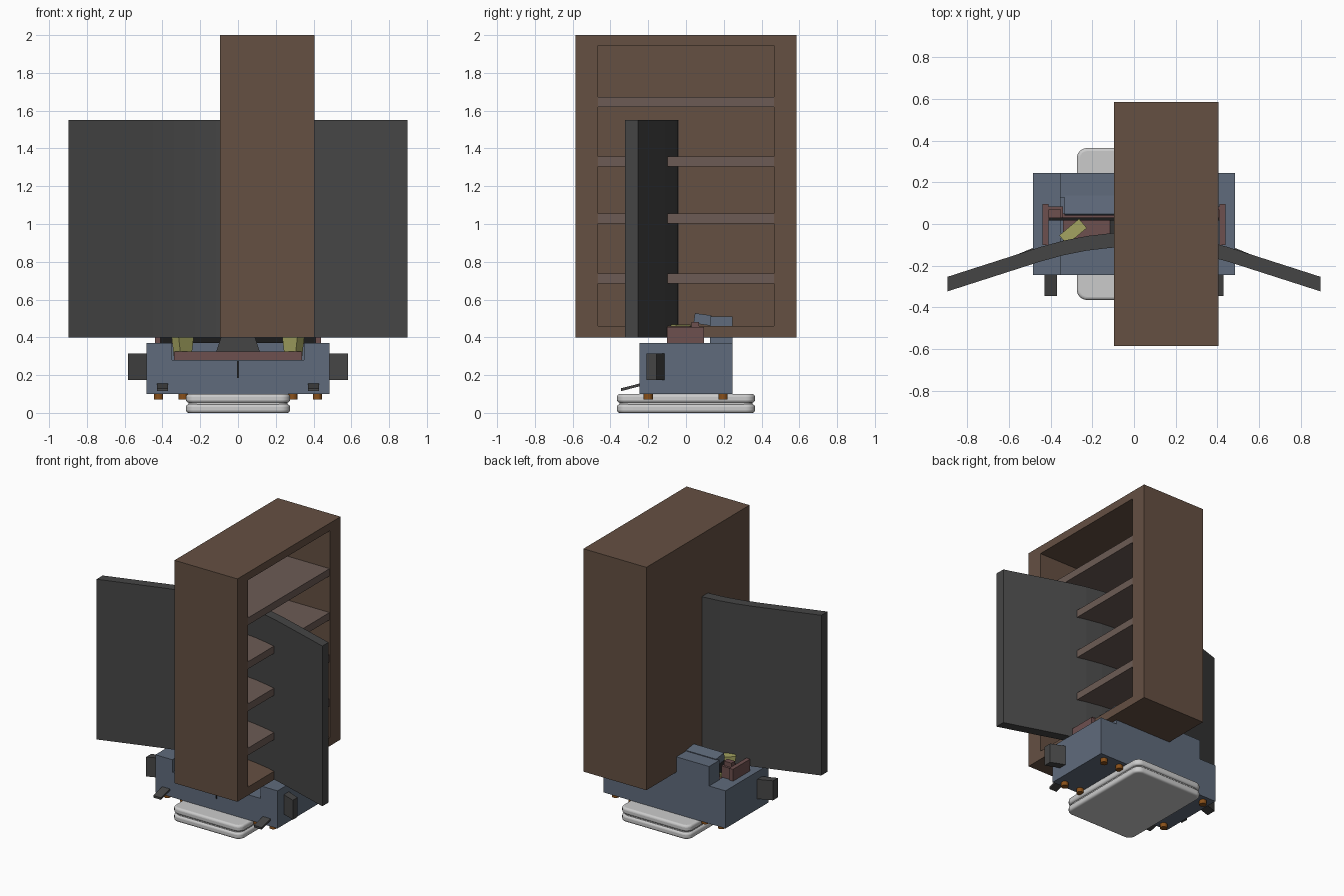
import bpy, bmesh, math
from mathutils import Matrix

if "Cube" in bpy.data.objects:
    bpy.data.objects.remove(bpy.data.objects["Cube"])


def mat(name, r, g, b):
    m = bpy.data.materials.new(name)
    m.diffuse_color = (r, g, b, 1)
    m.use_nodes = True
    m.node_tree.nodes["Principled BSDF"].inputs["Base Color"].default_value = m.diffuse_color
    return m


BROWN = mat("brown", .13, .08, .055)
SHELF = mat("shelf_brown", .15, .105, .09)
BLUE = mat("slate_blue", .115, .147, .2)
RED = mat("dull_red", .155, .08, .078)
YELLOW = mat("yellow", .37, .37, .12)
DARK = mat("dark_grey", .06, .06, .06)
BLACK = mat("black", .012, .012, .012)
ORANGE = mat("orange", .25, .08, .01)


def finish(name, bm, material=None):
    bmesh.ops.recalc_face_normals(bm, faces=bm.faces)
    me = bpy.data.meshes.new(name)
    bm.to_mesh(me)
    bm.free()
    ob = bpy.data.objects.new(name, me)
    bpy.context.collection.objects.link(ob)
    if material:
        me.materials.append(material)
    return ob


def add_box(bm, x0, x1, y0, y1, z0, z1):
    m = Matrix.Translation(((x0 + x1) / 2, (y0 + y1) / 2, (z0 + z1) / 2))
    m = m @ Matrix.Diagonal((x1 - x0, y1 - y0, z1 - z0, 1))
    return bmesh.ops.create_cube(bm, size=1, matrix=m)["verts"]


def box(name, x0, x1, y0, y1, z0, z1, material=None):
    bm = bmesh.new()
    add_box(bm, x0, x1, y0, y1, z0, z1)
    return finish(name, bm, material)


def prism(name, points, axis, a, b, material=None):
    """Extrude a 2D outline along x (points y,z), y (points x,z) or z (points x,y)."""
    put = {"x": lambda p, t: (t, p[0], p[1]),
           "y": lambda p, t: (p[0], t, p[1]),
           "z": lambda p, t: (p[0], p[1], t)}[axis]
    bm = bmesh.new()
    lo = [bm.verts.new(put(p, a)) for p in points]
    hi = [bm.verts.new(put(p, b)) for p in points]
    bm.faces.new(lo)
    bm.faces.new(hi)
    n = len(points)
    for i in range(n):
        j = (i + 1) % n
        bm.faces.new((lo[i], lo[j], hi[j], hi[i]))
    return finish(name, bm, material)


# bookcase: tall case open towards +x
X0, X1 = -.095, .405
box("case_back", X0, X0 + .06, -.465, .465, .46, 1.945, BROWN)
box("case_top", X0, X1, -.585, .585, 1.945, 2.0, BROWN)
box("case_bottom", X0, X1, -.585, .585, .4, .46, BROWN)
for side, y0, y1 in (("front", -.585, -.465), ("rear", .465, .585)):
    box("case_side_" + side, X0, X1, y0, y1, .46, 1.945, BROWN)
for i, z in enumerate((.685, 1.003, 1.305, 1.62)):
    box(f"shelf_{i}", X0 + .06, X1 - .003, -.465, .465, z, z + .052, SHELF)

# curved panel passing through the bookcase
back = [(-.897, -.254)]
back += [(x, -.04 - .348 * x * x) for x in [-.45 + .1125 * i for i in range(9)]]
back += [(.897, -.254)]
front = [(x, y - .07) for x, y in reversed(back)]
prism("curved_panel", back + front, "z", .4, 1.55, DARK)

# body: notched tub with a raised rear hump
prism("body", [(-.485, .1), (.485, .1), (.485, .37), (.35, .37), (.35, .28),
               (-.35, .28), (-.35, .37), (-.485, .37)], "y", -.245, .245, BLUE)
box("rear_hump", -.355, .355, .128, .245, .27, .51, BLUE)
bm = bmesh.new()
add_box(bm, -.335, .335, -.045, .045, -.027, .027)
hood = finish("hump_hood", bm, BLUE)
hood.location = (0, .088, .495)
hood.rotation_euler.x = math.radians(-8)
box("front_slit", -.004, .004, -.247, -.24, .185, .275, BLACK)

# inner fittings
box("dash", -.34, .34, -.085, .05, .275, .325, RED)
prism("console", [(-.115, .325), (.115, .325), (.09, .4), (-.09, .4)], "y", -.075, .02, DARK)
box("cross_bar", -.41, .41, .018, .032, .37, .458, BLACK)

for s, side in ((-1, "left"), (1, "right")):
    def sbox(name, a, b, *rest):
        box(f"{name}_{side}", min(s * a, s * b), max(s * a, s * b), *rest)

    # red side rails with a small block
    sbox("rail", .41, .44, -.1, .095, .365, .455, RED)
    sbox("rail_arm", .34, .41, .032, .085, .365, .45, RED)
    sbox("rail_block", .35, .41, .03, .07, .45, .482, RED)

    # yellow angled post, narrower at the foot
    bm = bmesh.new()
    for v in add_box(bm, -.062, .062, -.029, .029, .28, .468):
        if v.co.z < .3:
            v.co.x = v.co.x * .55
    post = finish("angled_post_" + side, bm, YELLOW)
    post.location = (s * .293, -.037, 0)
    post.rotation_euler.z = math.radians(-s * 40)

    # side fins
    prism("side_fin_" + side, [(s * x, y) for x, y in
          ((.48, -.113), (.582, -.155), (.582, -.21), (.48, -.17))], "z", .175, .315, DARK)

    # sloping front tabs
    prism("front_tab_" + side, [(-.345, .115), (-.24, .142), (-.24, .157), (-.345, .13)],
          "x", s * .37, s * .43, DARK)

    # bolts under the body
    for x in (.29, .42):
        for y in (-.2, .197):
            bm = bmesh.new()
            bmesh.ops.create_cone(bm, cap_ends=True, segments=16, radius1=.024, radius2=.024,
                                  depth=.04, matrix=Matrix.Translation((s * x, y, .09)))
            finish(f"bolt_{side}", bm, ORANGE)


# padded base: two rounded cushions around a narrower core
def rounded(hx, hy, r, n=6):
    pts = []
    for k, (cx, cy) in enumerate(((1, 1), (-1, 1), (-1, -1), (1, -1))):
        for i in range(n + 1):
            a = math.pi / 2 * (k + i / n)
            pts.append((cx * (hx - r) + r * math.cos(a), cy * (hy - r) + r * math.sin(a)))
    return pts


def cushion(name, hx, hy, z0, z1, bevel):
    ob = prism(name, rounded(hx, hy, .05), "z", z0, z1)
    md = ob.modifiers.new("round", "BEVEL")
    md.width, md.segments, md.limit_method = bevel, 4, "ANGLE"
    md.angle_limit = math.radians(50)
    bpy.context.view_layer.objects.active = ob
    ob.select_set(True)
    bpy.ops.object.shade_smooth_by_angle(angle=math.radians(40))
    ob.select_set(False)


cushion("pad_lower", .275, .365, 0, .046, .015)
cushion("pad_core", .262, .352, .04, .06, .002)
cushion("pad_upper", .275, .365, .054, .1, .015)
